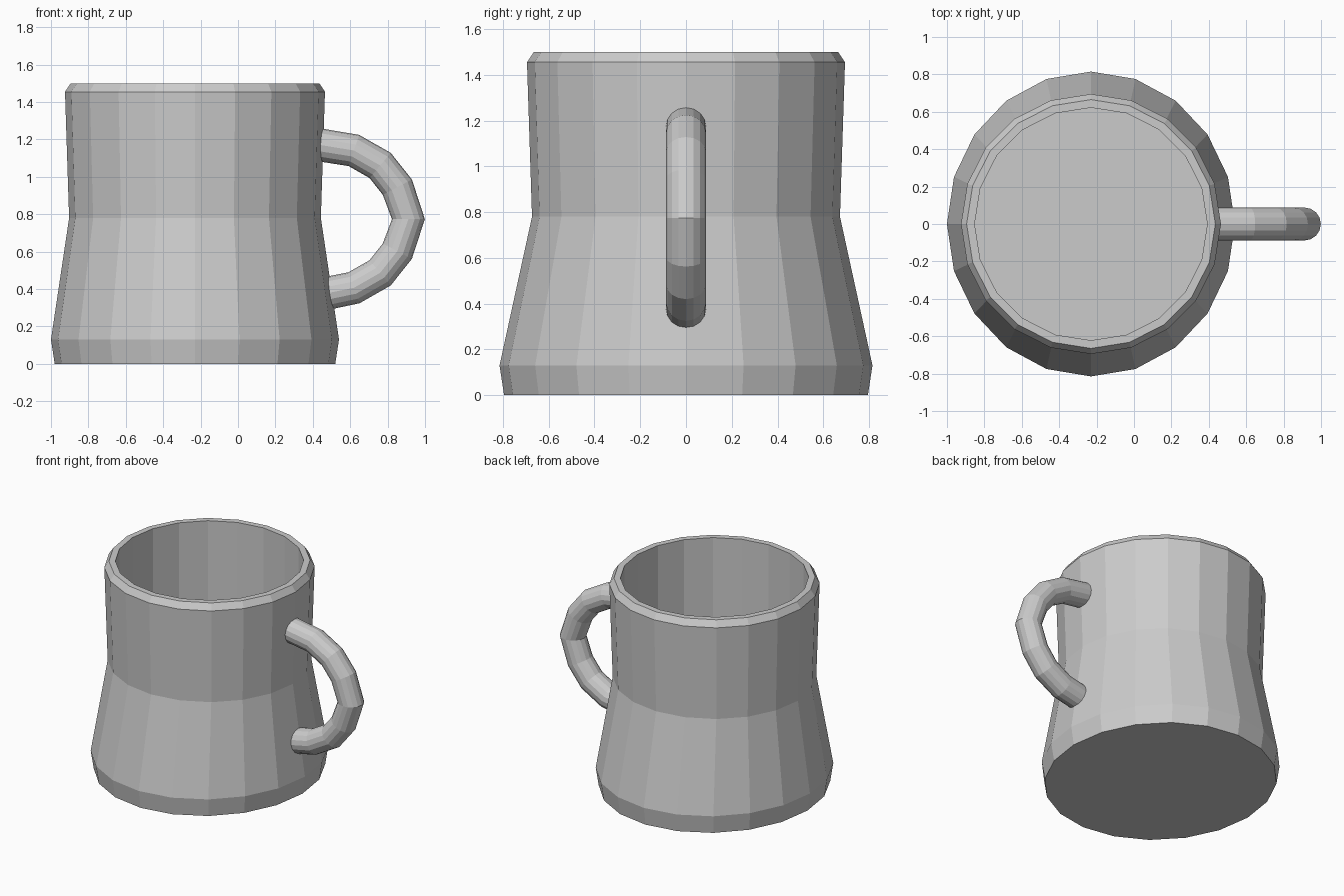
import bpy, bmesh, math
from mathutils import Vector

if "Cube" in bpy.data.objects:
    bpy.data.objects.remove(bpy.data.objects["Cube"])


def skin(name, rings):
    """Join equal-length rings of points into a closed, capped solid."""
    bm = bmesh.new()
    loops = [[bm.verts.new(p) for p in ring] for ring in rings]
    for a, b in zip(loops, loops[1:]):
        n = len(a)
        for i in range(n):
            j = (i + 1) % n
            bm.faces.new((a[i], a[j], b[j], b[i]))
    bm.faces.new(loops[0][::-1])
    bm.faces.new(loops[-1])
    bmesh.ops.recalc_face_normals(bm, faces=bm.faces)
    mesh = bpy.data.meshes.new(name)
    bm.to_mesh(mesh)
    bm.free()
    obj = bpy.data.objects.new(name, mesh)
    bpy.context.collection.objects.link(obj)
    return obj


def angles(n):
    return [2 * math.pi * i / n for i in range(n)]


# Mug body: (x radius, y radius, z), outside from base to rim, then inside down to floor
CX = -0.23
profile = [(0.75, 0.795, 0), (0.77, 0.815, 0.13), (0.673, 0.673, 0.78),
           (0.695, 0.695, 1.455), (0.665, 0.665, 1.5), (0.622, 0.622, 1.5),
           (0.622, 0.622, 0.1)]
skin("mug_body", [[(CX + rx * math.cos(a), ry * math.sin(a), z) for a in angles(20)]
                  for rx, ry, z in profile])

# Handle: round tube swept along an arc in the xz plane, ends sunk into the wall
upper = [(0.43, 1.172), (0.62, 1.141), (0.76, 1.061), (0.852, 0.945)]
mid_z = 0.774
path = upper + [(0.911, mid_z)] + [(x, 2 * mid_z - z) for x, z in reversed(upper)]
path[-1] = (0.45, 0.372)
pts = [Vector((x, 0, z)) for x, z in path]
rings = []
for i, p in enumerate(pts):
    tangent = (pts[min(i + 1, len(pts) - 1)] - pts[max(i - 1, 0)]).normalized()
    side = Vector((0, 1, 0))
    normal = tangent.cross(side)
    rings.append([p + 0.088 * (math.cos(a) * normal + math.sin(a) * side)
                  for a in angles(16)])
skin("handle", rings)
